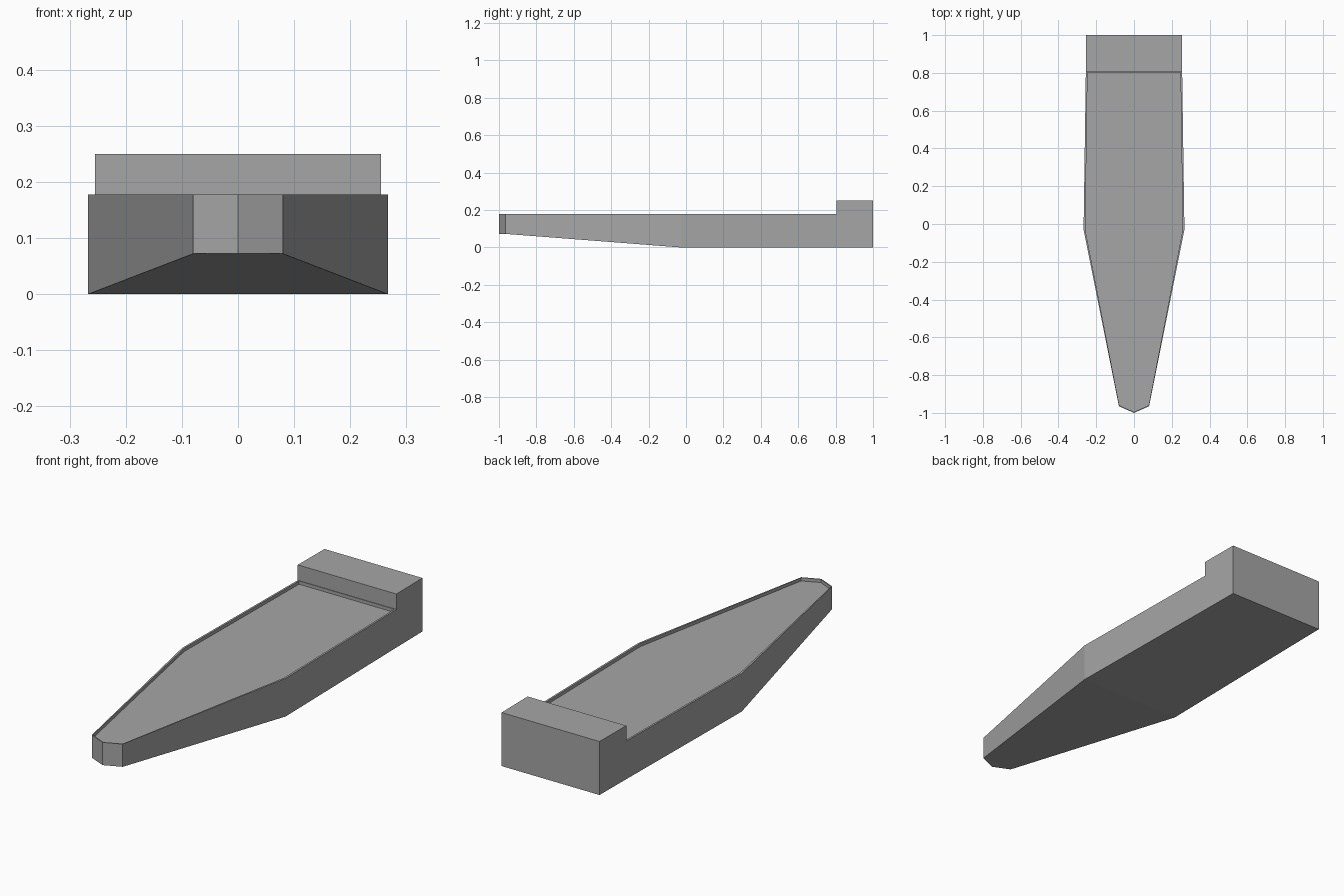
import bpy
import bmesh

cube = bpy.data.objects.get("Cube")
if cube:
    bpy.data.objects.remove(cube, do_unlink=True)

GUNWALE, BLOCK_TOP, DECK_DROP = 0.178, 0.25, 0.015

# One flat grey
grey = bpy.data.materials.new("hull grey")
grey.use_nodes = True
colour = (0.38, 0.38, 0.38, 1)
grey.diffuse_color = colour
grey.node_tree.nodes["Principled BSDF"].inputs["Base Color"].default_value = colour

# Half outline from bow to stern: half width, y, keel height
half = [(0.08, -0.965, 0.072), (0.267, -0.03, 0),
        (0.255, 0.805, 0), (0.253, 1, 0)]
tip = (0, -1, 0.072)
outline = [tip] + half + [(-x, y, z) for x, y, z in reversed(half)]
count = len(outline)

bm = bmesh.new()
low = [bm.verts.new(p) for p in outline]
high = [bm.verts.new((x, y, GUNWALE)) for x, y, z in outline]

# Hull sides
for i in range(count):
    j = (i + 1) % count
    bm.faces.new((low[i], low[j], high[j], high[i]))

# Keel: flat bow, rising ramp and level bottom
bm.faces.new((low[0], low[-1], low[1]))
bm.faces.new((low[1], low[-1], low[-2], low[2]))
bm.faces.new((low[2], low[-2], low[-3], low[-4], low[4], low[3]))

# Deck and stern block footprints
deck = bm.faces.new(high[:4] + high[-3:])
stern = bm.faces.new(high[3:7])


def extrude(face):
    return bmesh.ops.extrude_discrete_faces(bm, faces=[face])["faces"][0]


# Raised stern block
for v in extrude(stern).verts:
    v.co.z = BLOCK_TOP

# Thin rim around a sunken deck
rim = extrude(deck)
for v in rim.verts:
    v.co.x *= 0.965
    v.co.y += 0.005 if v.co.y < -0.5 else -0.003 if v.co.y > 0.5 else 0
for v in extrude(rim).verts:
    v.co.z -= DECK_DROP

bmesh.ops.remove_doubles(bm, verts=bm.verts[:], dist=0.0001)
bmesh.ops.recalc_face_normals(bm, faces=bm.faces[:])
mesh = bpy.data.meshes.new("hull")
bm.to_mesh(mesh)
bm.free()
mesh.materials.append(grey)
bpy.context.collection.objects.link(bpy.data.objects.new("hull", mesh))
